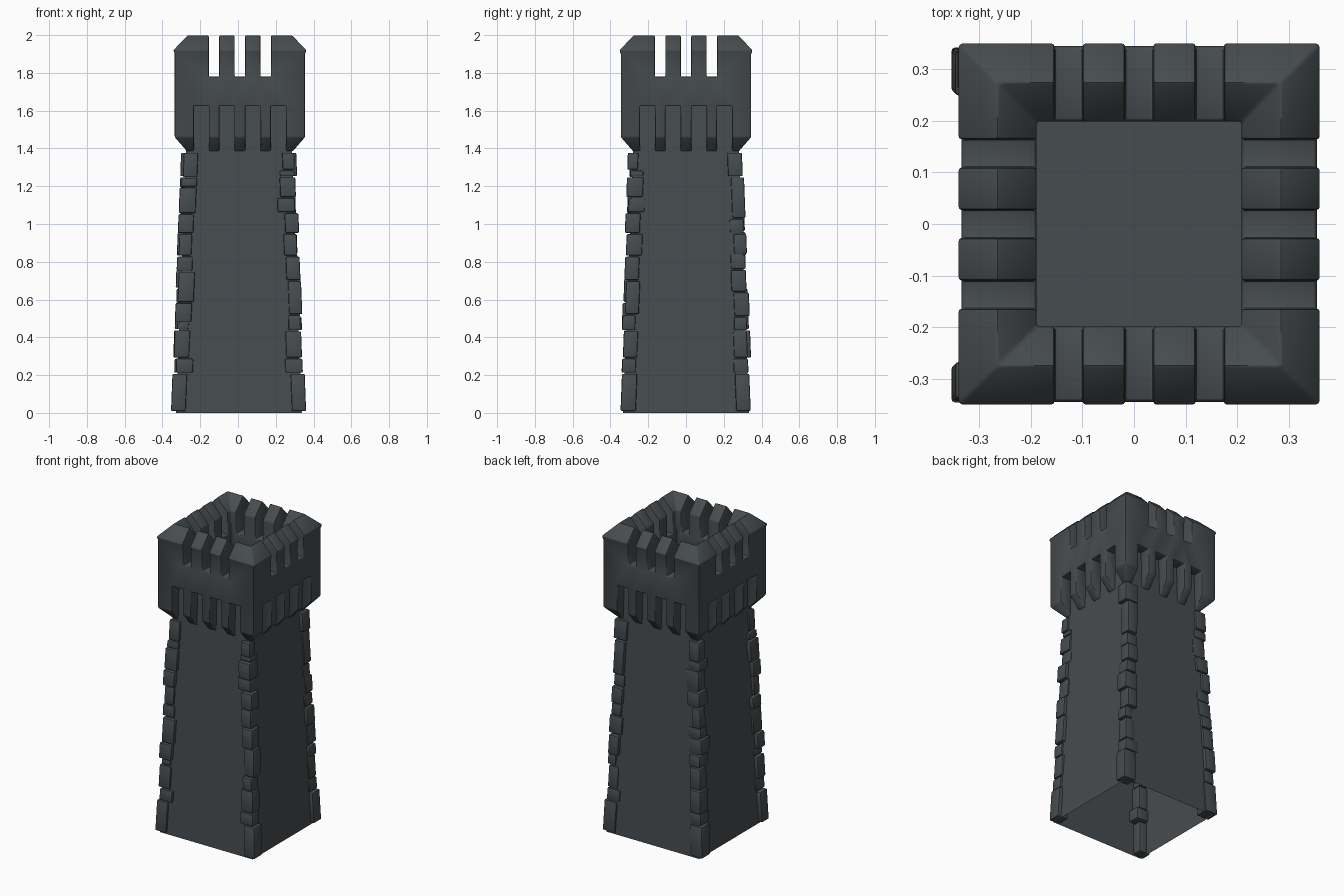
import bpy, bmesh, random
from mathutils import Matrix, Vector

if "Cube" in bpy.data.objects:
    bpy.data.objects.remove(bpy.data.objects["Cube"])

random.seed(4)
stone = bpy.data.materials.new("dark slate stone")
stone.diffuse_color = (0.062, 0.072, 0.078, 1)
stone.use_nodes = True
stone.node_tree.nodes["Principled BSDF"].inputs["Base Color"].default_value = stone.diffuse_color

SQUARE = [(-1, -1), (1, -1), (1, 1), (-1, 1)]


def make(name, bm, bevel=0.0, loc=(0, 0, 0), cutter=None):
    """Turn a bmesh into a finished object with optional cut and bevel."""
    bmesh.ops.recalc_face_normals(bm, faces=bm.faces)
    me = bpy.data.meshes.new(name)
    bm.to_mesh(me)
    bm.free()
    me.materials.append(stone)
    ob = bpy.data.objects.new(name, me)
    ob.location = loc
    bpy.context.collection.objects.link(ob)
    bpy.ops.object.select_all(action='DESELECT')
    bpy.context.view_layer.objects.active = ob
    ob.select_set(True)
    if cutter:
        m = ob.modifiers.new("cut", 'BOOLEAN')
        m.operation, m.solver, m.object = 'DIFFERENCE', 'EXACT', cutter
        bpy.context.view_layer.update()
        bpy.ops.object.modifier_apply(modifier="cut")
    if bevel:
        m = ob.modifiers.new("soft_edges", 'BEVEL')
        m.width, m.segments, m.limit_method = bevel, 2, 'ANGLE'
        bpy.ops.object.modifier_apply(modifier="soft_edges")
        bpy.ops.object.shade_smooth_by_angle(angle=0.7)
    return ob


def square_loft(bm, profile, closed):
    """Sweep a (half width, z) profile around a square."""
    rings = [[bm.verts.new((sx * h, sy * h, z)) for sx, sy in SQUARE] for h, z in profile]
    for i in range(len(rings) if closed else len(rings) - 1):
        a, b = rings[i], rings[(i + 1) % len(rings)]
        for k in range(4):
            n = (k + 1) % 4
            bm.faces.new((a[k], a[n], b[n], b[k]))
    return rings


def box(bm, lo, hi, turn=None):
    lo, hi = Vector(lo), Vector(hi)
    mat = Matrix.Translation((lo + hi) / 2) @ Matrix.Diagonal((*(hi - lo), 1))
    return bmesh.ops.create_cube(bm, size=1, matrix=(turn @ mat) if turn else mat)["verts"]


def half(z):
    return 0.333 - 0.038 * z


# tapered shaft, open below, its top is the lookout floor
bm = bmesh.new()
rings = square_loft(bm, [(half(0.005), 0.0), (half(1.39), 1.39), (half(1.7), 1.70)], False)
bm.faces.new(rings[-1])
make("tower_shaft", bm, loc=(0.005, 0, 0))

# cutters: battlement gaps and slots between the corbels, on four sides
bm = bmesh.new()
for k in range(4):
    turn = Matrix.Rotation(k * 1.5707963268, 4, 'Z')
    for t in (-0.137, 0, 0.137):
        box(bm, (t - 0.0275, -0.45, 1.78), (t + 0.0275, -0.18, 2.1), turn)
    for t in (-0.204, -0.069, 0.069, 0.204):
        box(bm, (t - 0.040, -0.45, 1.3), (t + 0.040, -0.247, 1.625), turn)
cutter = make("head_cutter", bm, loc=(0.01, 0, 0))

# overhanging head with corbels and roofed battlements
bm = bmesh.new()
square_loft(bm, [(0.26, 1.385), (0.28, 1.385), (0.345, 1.46), (0.345, 1.90), (0.352, 1.92),
                 (0.275, 2.0), (0.199, 1.92), (0.199, 1.66), (0.26, 1.66)], True)
make("battlement_head", bm, 0.006, (0.01, 0, 0), cutter)
bpy.data.objects.remove(cutter)

# corner stones: joint heights per corner (front left, front right, back right, back left)
JOINTS = [
    (.01, .21, .29, .44, .48, .585, .75, .83, .95, 1.055, 1.195, 1.245, 1.38),
    (.01, .21, .29, .435, .52, .70, .83, .95, 1.06, 1.14, 1.25, 1.285, 1.38),
    (.01, .21, .29, .435, .51, .64, .76, .84, .95, 1.03, 1.25, 1.38),
    (.01, .21, .29, .44, .58, .66, .76, .83, .96, 1.06, 1.19, 1.25, 1.38),
]
bm = bmesh.new()
for (sx, sy), joints in zip(SQUARE, JOINTS):
    for i, (z0, z1) in enumerate(zip(joints, joints[1:])):
        z0, z1 = z0 + 0.003 * (i > 0), z1 - 0.003
        ox, oy = (random.uniform(0.006, 0.026) for _ in "xy")
        if i == 0:
            ox, oy = 0.025, 0.012
        wx, wy = (random.uniform(0.068, 0.092) for _ in "xy")
        if i % 4 == 3:
            wx, wy = wx - 0.012, wy - 0.012
        for v in box(bm, (ox - wx, oy - wy, z0), (ox, oy, z1)):
            v.co.x = sx * (half(v.co.z) + v.co.x)
            v.co.y = sy * (half(v.co.z) + v.co.y)
make("corner_stones", bm, 0.007, (0.003, -0.002, 0))
